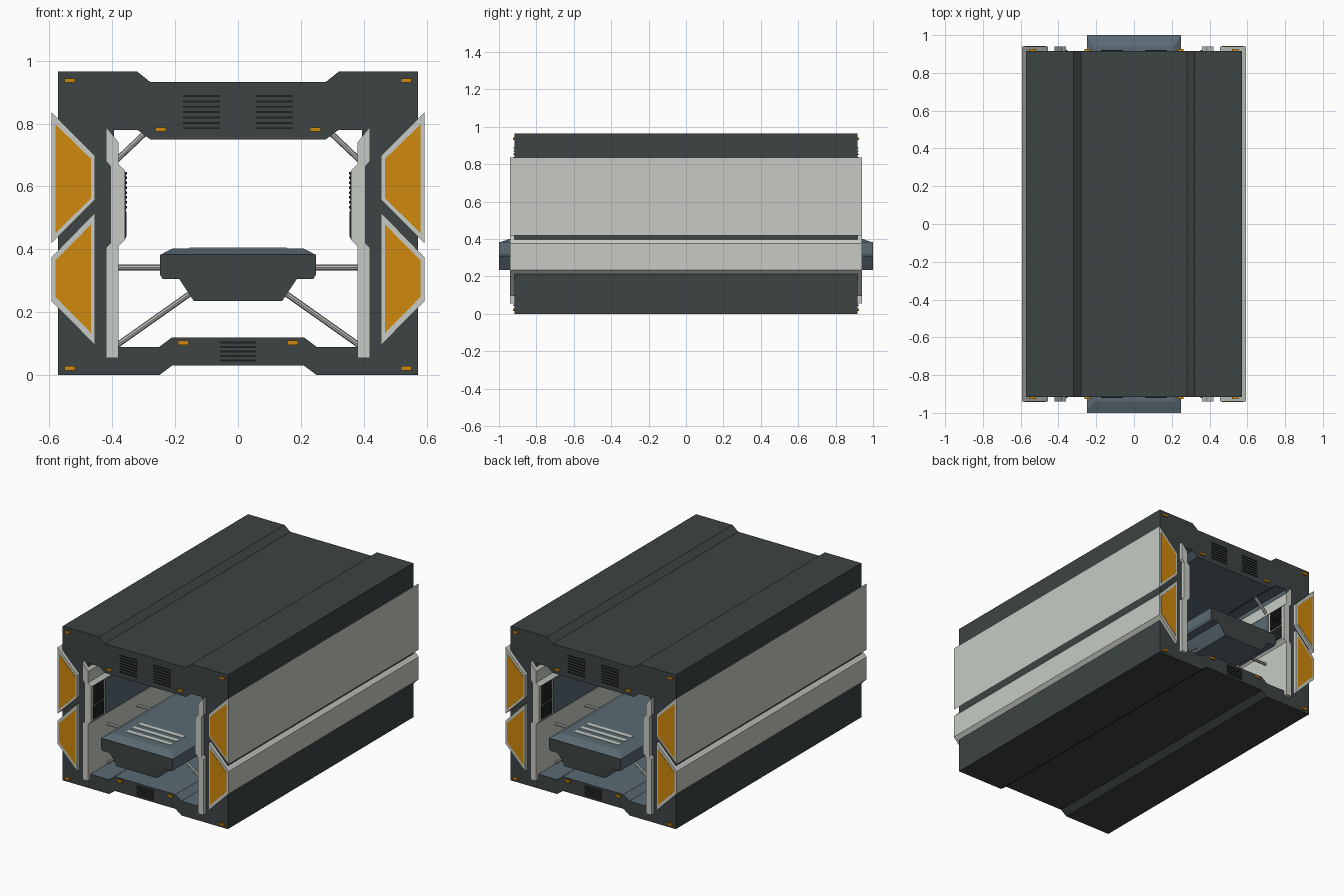
import bpy, bmesh, math
from mathutils import Vector

if "Cube" in bpy.data.objects:
    bpy.data.objects.remove(bpy.data.objects["Cube"])


def material(name, col):
    m = bpy.data.materials.new(name)
    m.diffuse_color = (*col, 1)
    m.use_nodes = True
    m.node_tree.nodes["Principled BSDF"].inputs["Base Color"].default_value = m.diffuse_color
    return m


DARK = material("dark_grey", (.047, .056, .056))
BLUE = material("blue_grey", (.105, .145, .175))
LIGHT = material("light_grey", (.57, .60, .55))
ORANGE = material("orange", (.63, .25, .004))
BLACK = material("black", (.012, .013, .014))
METAL = material("metal", (.48, .48, .46))


def finish(name, bm, *mats):
    bmesh.ops.recalc_face_normals(bm, faces=bm.faces[:])
    me = bpy.data.meshes.new(name)
    bm.to_mesh(me)
    bm.free()
    for m in mats:
        me.materials.append(m)
    ob = bpy.data.objects.new(name, me)
    bpy.context.collection.objects.link(ob)
    return ob


def add_prism(bm, pts, y0, y1):
    a = [bm.verts.new((x, y0, z)) for x, z in pts]
    b = [bm.verts.new((x, y1, z)) for x, z in pts]
    n = len(pts)
    bm.faces.new(a)
    bm.faces.new(b[::-1])
    for i in range(n):
        j = (i + 1) % n
        bm.faces.new((a[i], b[i], b[j], a[j]))


def prism(name, pts, y0, y1, mat):
    bm = bmesh.new()
    add_prism(bm, pts, y0, y1)
    return finish(name, bm, mat)


def rect(x0, x1, z0, z1):
    return [(x0, z0), (x1, z0), (x1, z1), (x0, z1)]


def flip(pts, s):
    return [(s * x, z) for x, z in pts]


def full(half):
    return half + [(-x, z) for x, z in reversed(half)]


# Tunnel shell: outer and inner profiles bridged, inside faces blue grey
outer = full([(.21, .03), (.25, 0), (.572, 0), (.572, .965), (.32, .965), (.28, .933)])
inner = full([(.21, .12), (.25, .09), (.394, .09), (.394, .78), (.32, .78), (.28, .75)])
Y = .917
bm = bmesh.new()
loops = [[bm.verts.new((x, y, z)) for x, z in p] for p in (outer, inner) for y in (-Y, Y)]
of, ob_, inf, inb = loops
for i in range(12):
    j = (i + 1) % 12
    bm.faces.new((of[i], of[j], ob_[j], ob_[i]))
    bm.faces.new((of[i], of[j], inf[j], inf[i]))
    bm.faces.new((ob_[i], ob_[j], inb[j], inb[i]))
    bm.faces.new((inf[i], inf[j], inb[j], inb[i])).material_index = 1
finish("tunnel_shell", bm, DARK, BLUE)

# Side panels with orange end plates, and inner wall liners
upper = [(.593, .835), (.455, .697), (.455, .557), (.593, .42)]
lower = [(.593, .375), (.455, .517), (.455, .095), (.593, .235)]
upper_end = [(.58, .797), (.467, .687), (.467, .563), (.58, .452)]
lower_end = [(.58, .365), (.467, .48), (.467, .133), (.58, .248)]
liner = [(.42, .055), (.38, .055), (.38, .41), (.36, .43), (.36, .65), (.38, .67),
         (.38, .74), (.42, .79), (.42, .68), (.405, .664), (.405, .42), (.42, .405)]
for s, side in ((1, "right"), (-1, "left")):
    prism(f"upper_side_panel_{side}", flip(upper, s), -.94, .94, LIGHT)
    prism(f"lower_side_panel_{side}", flip(lower, s), -.94, .94, LIGHT)
    prism(f"inner_liner_{side}", flip(liner, s), -.94, .94, LIGHT)
    prism(f"liner_inlay_{side}", flip(rect(.357, .361, .435, .645), s), -.80, .80, BLUE)
    bm = bmesh.new()
    for e in (-1, 1):
        add_prism(bm, flip(upper_end, s), e * .938, e * .942)
        add_prism(bm, flip(lower_end, s), e * .938, e * .942)
    finish(f"orange_end_plates_{side}", bm, ORANGE)
    # Wall vents near both ends
    bm = bmesh.new()
    for e in (-1, 1):
        add_prism(bm, flip(rect(.355, .362, .44, .52), s), e * .82, e * .92)
        for k in range(8):
            z = .53 + k * .0155
            add_prism(bm, flip(rect(.353, .362, z, z + .008), s), e * .82, e * .92)
    finish(f"wall_vents_{side}", bm, BLACK)

# End vents and marker lamps
slats, lamps = bmesh.new(), bmesh.new()
for e in (-1, 1):
    y0, y1 = e * .915, e * .921
    for k in range(7):
        z = .785 + k * .0171
        for s in (-1, 1):
            add_prism(slats, flip(rect(.058, .175, z - .003, z + .003), s), y0, y1)
    for k in range(5):
        z = .046 + k * .0143
        add_prism(slats, rect(-.058, .058, z - .003, z + .003), y0, y1)
    for x, z in ((.535, .937), (.246, .781), (.535, .022), (.174, .103)):
        for s in (-1, 1):
            add_prism(lamps, rect(s * x - .017, s * x + .017, z - .007, z + .007), y0, e * .926)
finish("end_vents", slats, BLACK)
finish("marker_lamps", lamps, ORANGE)

# Central deck: body with dark ends, bevelled top
deck = full([(.14, .235), (.187, .305), (.24, .305), (.248, .32), (.248, .383)])
bm = bmesh.new()
add_prism(bm, deck, -1, 1)
for f in bm.faces:
    f.normal_update()
    f.material_index = 1 if abs(f.normal.y) > .9 else 0
finish("deck_body", bm, BLUE, DARK)
bm = bmesh.new()
lo = [bm.verts.new((x, y, .382)) for x, y in ((-.248, -.995), (.248, -.995), (.248, .995), (-.248, .995))]
hi = [bm.verts.new((x, y, .402)) for x, y in ((-.21, -.94), (.21, -.94), (.21, .94), (-.21, .94))]
bm.faces.new(hi)
bm.faces.new(lo)
for i in range(4):
    j = (i + 1) % 4
    bm.faces.new((lo[i], lo[j], hi[j], hi[i]))
finish("deck_top", bm, BLUE)

# Light stripes across the deck near both ends
bm = bmesh.new()
for e in (-1, 1):
    for y in (.755, .815, .875):
        add_prism(bm, rect(-.155, .155, .400, .405), e * y - .013, e * y + .013)
finish("deck_stripes", bm, LIGHT)

# Support rods between deck, walls and ceiling
bm = bmesh.new()
for s in (-1, 1):
    for (x0, z0), (x1, z1) in (((.385, .342), (.24, .342)), ((.385, .095), (.14, .268)),
                               ((.385, .685), (.29, .775))):
        for k in range(6):
            y = -.75 + .3 * k
            a, b = Vector((s * x0, y, z0)), Vector((s * x1, y, z1))
            d = b - a
            r = bmesh.ops.create_cone(bm, cap_ends=True, segments=8, radius1=.009,
                                      radius2=.009, depth=d.length)
            rot = d.to_track_quat('Z', 'Y').to_matrix()
            for v in r["verts"]:
                v.co = rot @ v.co + (a + b) / 2
finish("support_rods", bm, METAL)
